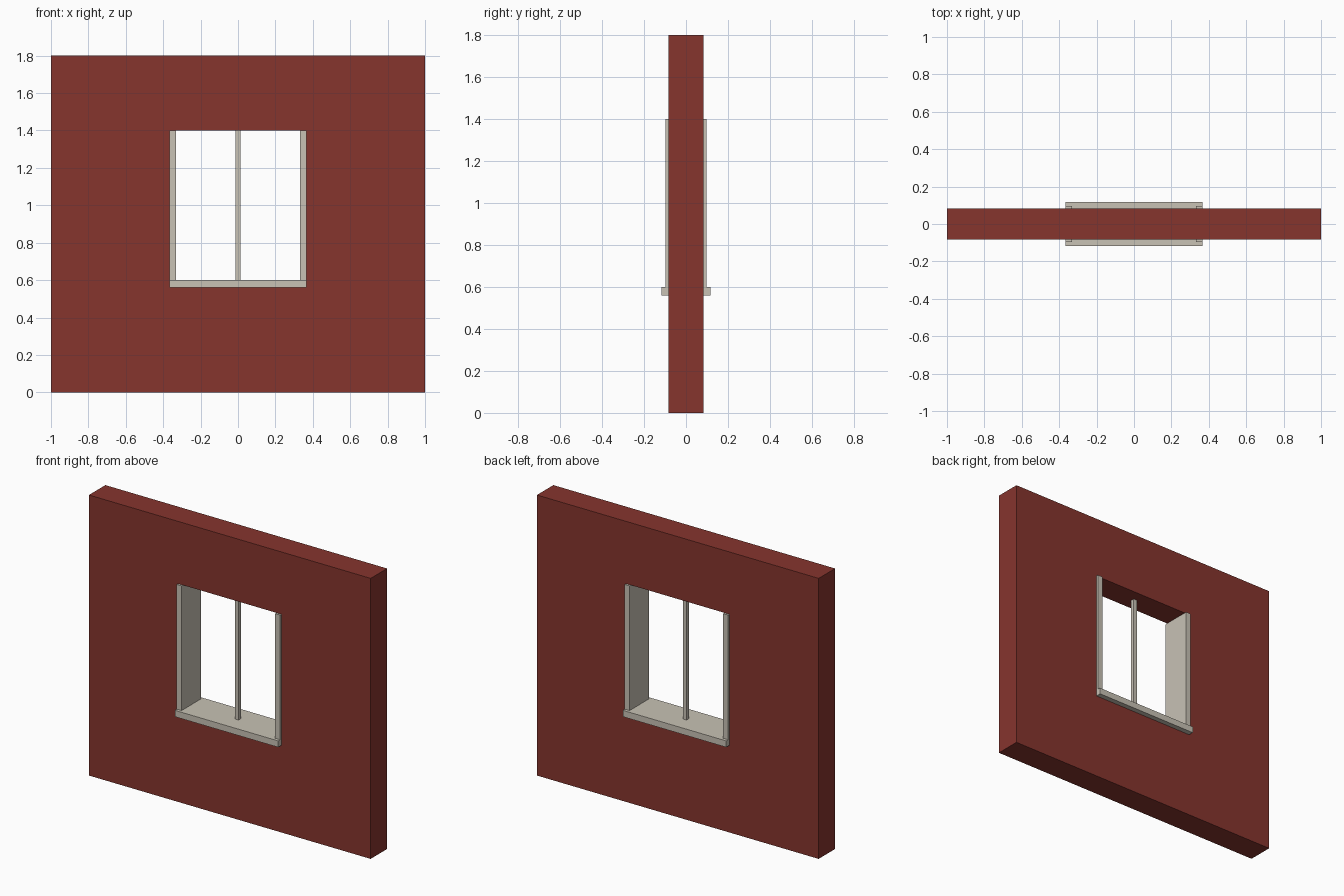
import bpy
import bmesh

if "Cube" in bpy.data.objects:
    bpy.data.objects.remove(bpy.data.objects["Cube"])


def material(name, rgb):
    m = bpy.data.materials.new(name)
    m.diffuse_color = (*rgb, 1.0)
    m.use_nodes = True
    m.node_tree.nodes["Principled BSDF"].inputs["Base Color"].default_value = m.diffuse_color
    return m


brick = material("brick_red", (0.24, 0.035, 0.027))
cream = material("stone_cream", (0.58, 0.54, 0.46))


def box(name, lo, hi, mat):
    """Axis-aligned box between two corners."""
    bm = bmesh.new()
    bmesh.ops.create_cube(bm, size=1)
    for v in bm.verts:
        v.co = [(a + b) / 2 + c * (b - a) for a, b, c in zip(lo, hi, v.co)]
    mesh = bpy.data.meshes.new(name)
    bm.to_mesh(mesh)
    bm.free()
    mesh.materials.append(mat)
    ob = bpy.data.objects.new(name, mesh)
    bpy.context.collection.objects.link(ob)
    return ob


# Opening size, and a hair of overlap so the frame covers the reveal cleanly
W, Z0, Z1, E = 0.333, 0.6, 1.4, 0.0008

# Wall: outer and inner rectangles bridged front to back, leaving a window hole
bm = bmesh.new()
rings = []
for y in (-0.083, 0.083):
    for x, za, zb in ((1.0, 0.0, 1.8), (W, Z0, Z1)):
        rings.append([bm.verts.new((sx, y, z)) for sx, z in
                      ((-x, za), (x, za), (x, zb), (-x, zb))])
front_out, front_in, back_out, back_in = rings
for a, b in ((front_out, front_in), (front_in, back_in),
             (back_in, back_out), (back_out, front_out)):
    for i in range(4):
        j = (i + 1) % 4
        bm.faces.new((a[i], a[j], b[j], b[i]))
bmesh.ops.recalc_face_normals(bm, faces=bm.faces)
mesh = bpy.data.meshes.new("wall")
bm.to_mesh(mesh)
bm.free()
mesh.materials.append(brick)
bpy.context.collection.objects.link(bpy.data.objects.new("wall", mesh))

# Side jambs, running through the wall
for side, s in (("left", -1), ("right", 1)):
    x0, x1 = sorted((s * (W - E), s * 0.367))
    box(side + "_jamb", (x0, -0.097, Z0), (x1, 0.097, Z1), cream)

# Sill and centre mullion
box("sill", (-0.367, -0.117, 0.56), (0.367, 0.117, Z0 + E), cream)
box("mullion", (-0.0135, -0.0135, Z0), (0.0135, 0.0135, Z1), cream)
